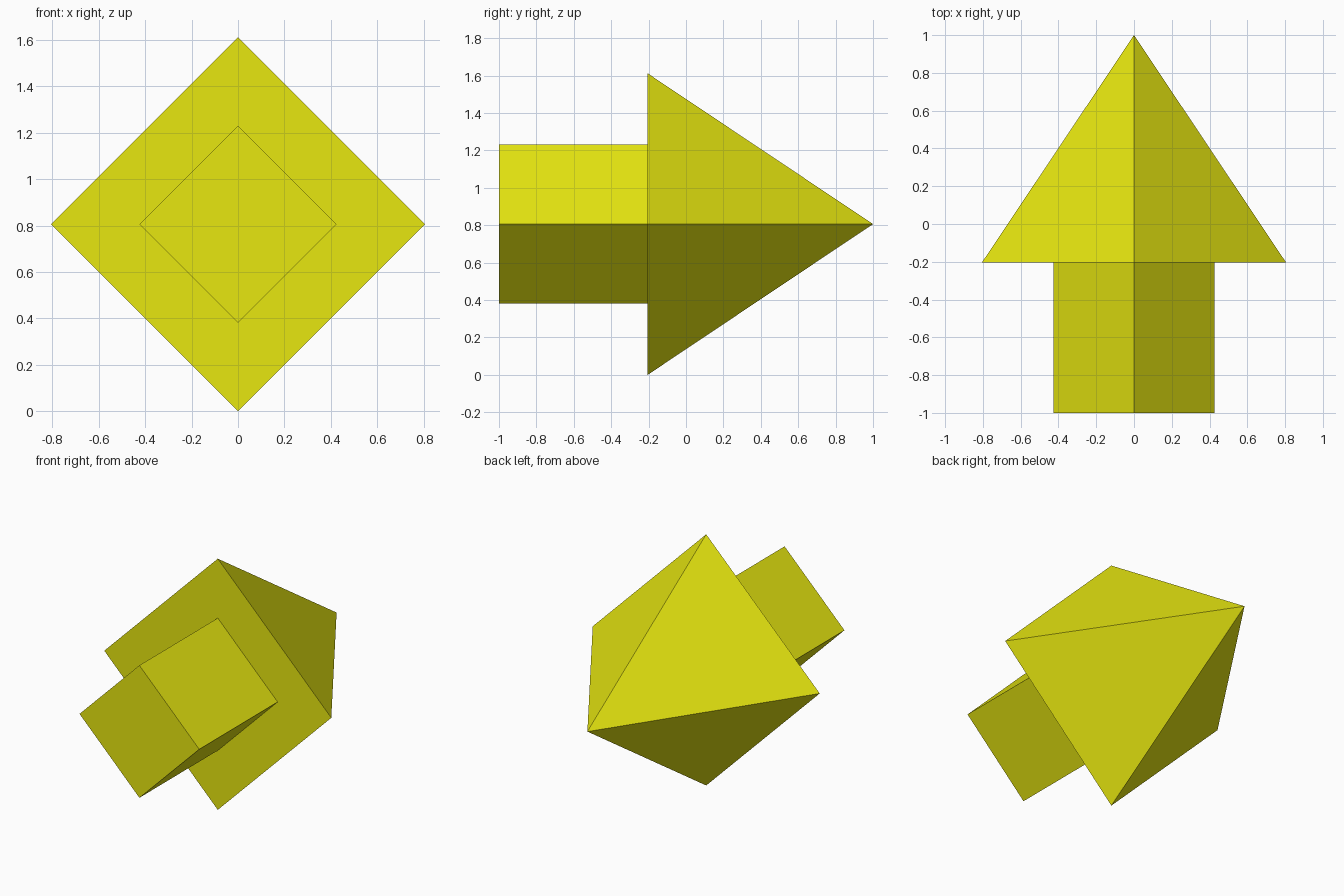
import bpy
import math

if "Cube" in bpy.data.objects:
    bpy.data.objects.remove(bpy.data.objects["Cube"])

CENTRE_Z = 0.806   # height of the arrow's axis
BASE_Y = -0.205    # where the shaft meets the head

yellow = bpy.data.materials.new("yellow")
yellow.diffuse_color = (0.8, 0.8, 0.005, 1)
yellow.use_nodes = True
yellow.node_tree.nodes["Principled BSDF"].inputs["Base Color"].default_value = yellow.diffuse_color


def square_part(name, y0, y1, r0, r1):
    """Four-sided solid along y, with its corners up, down, left and right."""
    bpy.ops.mesh.primitive_cone_add(
        vertices=4, radius1=r0, radius2=r1, depth=y1 - y0,
        location=(0, (y0 + y1) / 2, CENTRE_Z),
        rotation=(-math.pi / 2, 0, 0))
    part = bpy.context.object
    part.name = name
    part.data.materials.append(yellow)
    return part


# Square shaft at the front
square_part("arrow_shaft", -1.0, BASE_Y, 0.425, 0.425)

# Pyramid head pointing to the back
square_part("arrow_head", BASE_Y, 1.0, 0.806, 0.0)
